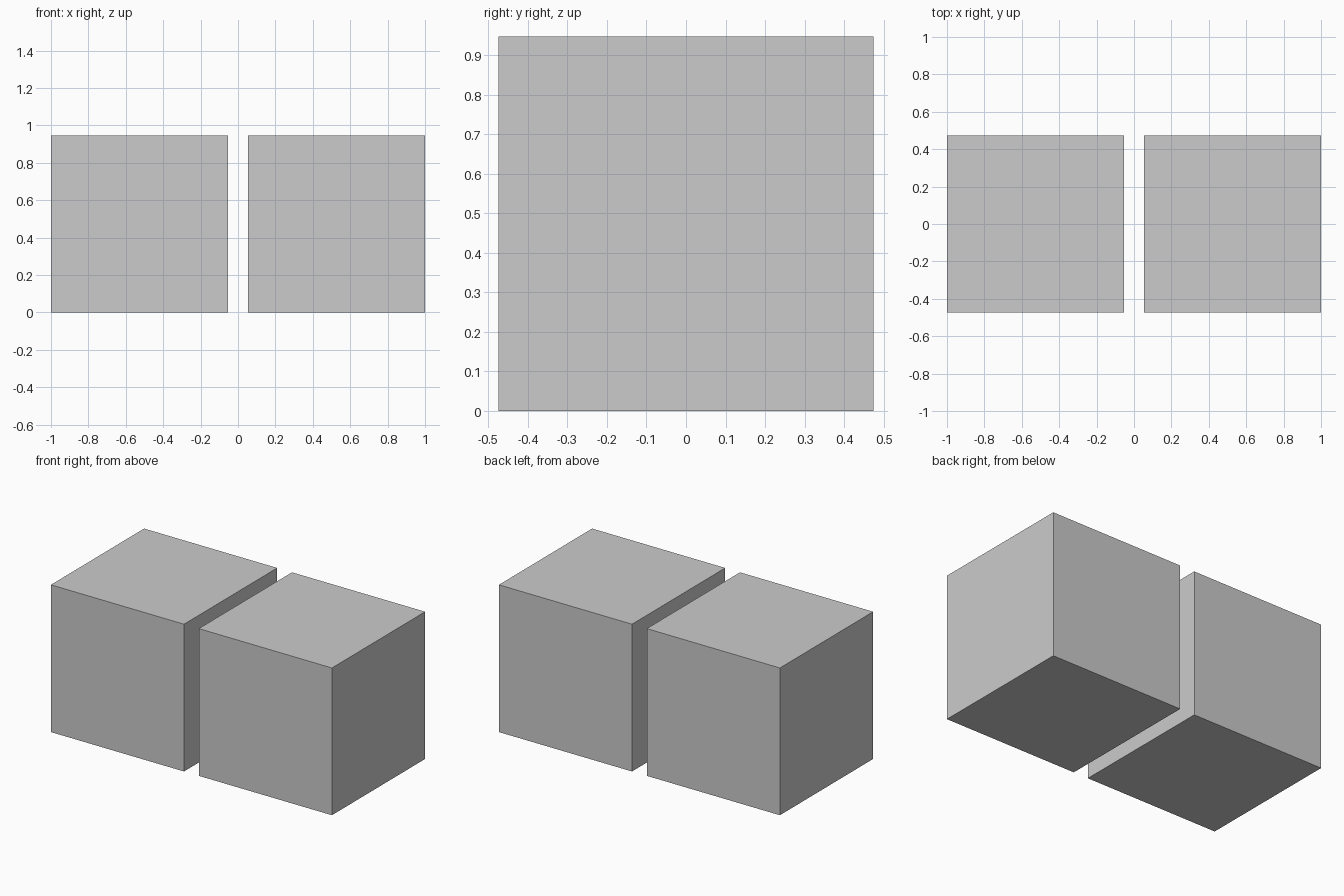
import bpy

if "Cube" in bpy.data.objects:
    bpy.data.objects.remove(bpy.data.objects["Cube"])

SIZE = 18 / 19          # cube edge length
OFFSET = 1 - SIZE / 2   # outer faces at x = -1 and x = 1


def add_cube(name, x):
    bpy.ops.mesh.primitive_cube_add(size=SIZE, location=(x, 0, SIZE / 2))
    bpy.context.object.name = name


# Two matching cubes with a narrow gap between them
for name, side in (("left_cube", -1), ("right_cube", 1)):
    add_cube(name, side * OFFSET)
